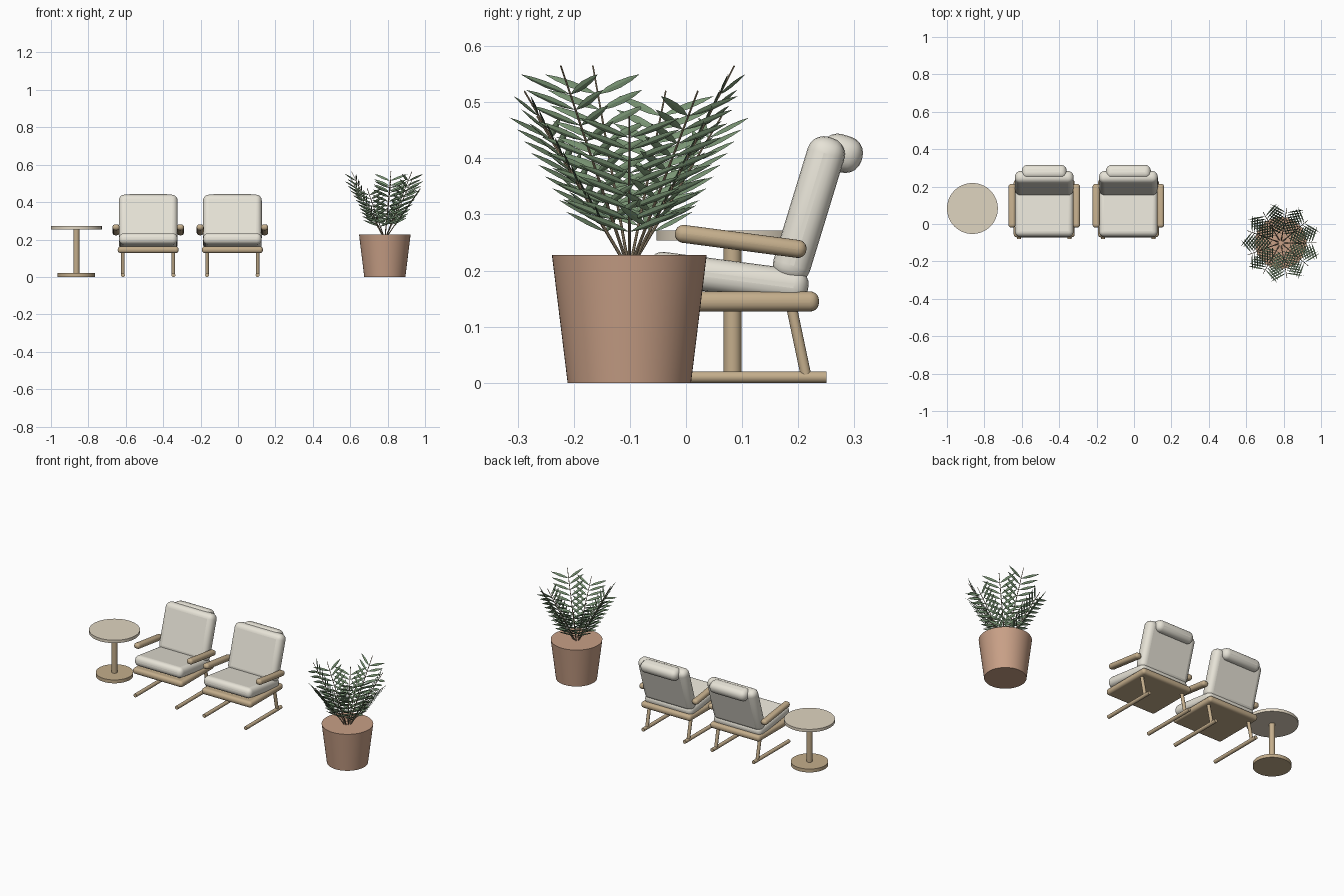
import bpy, bmesh, math
from mathutils import Vector

if "Cube" in bpy.data.objects:
    bpy.data.objects.remove(bpy.data.objects["Cube"])


def material(name, rgb):
    m = bpy.data.materials.new(name)
    m.diffuse_color = (*rgb, 1)
    m.use_nodes = True
    m.node_tree.nodes["Principled BSDF"].inputs["Base Color"].default_value = m.diffuse_color
    return m


FABRIC = material("cream_fabric", (0.80, 0.77, 0.68))
WOOD = material("wood", (0.55, 0.42, 0.26))
TOP = material("pale_wood", (0.74, 0.66, 0.53))
CLAY = material("terracotta", (0.58, 0.35, 0.24))
LEAF = material("leaf_green", (0.20, 0.31, 0.18))
STEM = material("stem_brown", (0.36, 0.28, 0.18))


def finish(o, name, mat):
    o.name = name
    o.data.materials.append(mat)
    bpy.ops.object.shade_smooth_by_angle(angle=math.radians(40))
    return o


def rounded_box(name, loc, size, bevel, mat, tilt=0):
    bpy.ops.mesh.primitive_cube_add(size=1, location=loc)
    o = bpy.context.object
    o.scale = size
    bpy.ops.object.transform_apply(location=False, rotation=False, scale=True)
    o.rotation_euler.x = math.radians(tilt)
    b = o.modifiers.new("round", 'BEVEL')
    b.width, b.segments = bevel, 5
    return finish(o, name, mat)


def rod(name, p, q, r1, mat, r2=None, sides=32):
    p, q = Vector(p), Vector(q)
    bpy.ops.mesh.primitive_cone_add(vertices=sides, radius1=r1, radius2=r1 if r2 is None else r2,
                                    depth=(q - p).length, location=(p + q) / 2)
    o = bpy.context.object
    o.rotation_euler = (q - p).to_track_quat('Z', 'Y').to_euler()
    return finish(o, name, mat)


# Side table
tx, ty = -0.864, 0.083
rod("table_base", (tx, ty, 0), (tx, ty, 0.02), 0.1, WOOD, sides=64)
rod("table_post", (tx, ty, 0.02), (tx, ty, 0.255), 0.016, WOOD)
rod("table_top", (tx, ty, 0.254), (tx, ty, 0.271), 0.136, TOP, sides=64)

# Two lounge chairs
for cx in (-0.48, -0.03):
    rounded_box("seat_frame", (cx, 0.083, 0.145), (0.326, 0.308, 0.036), 0.016, WOOD)
    rounded_box("seat_cushion", (cx, 0.075, 0.188), (0.312, 0.288, 0.06), 0.026, FABRIC, -7.5)
    rounded_box("back_cushion", (cx, 0.219, 0.309), (0.314, 0.068, 0.268), 0.03, FABRIC, -17)
    rounded_box("head_pillow", (cx, 0.277, 0.409), (0.24, 0.076, 0.066), 0.03, FABRIC, -17)
    for s in (-1, 1):
        x = cx + s * 0.135
        rounded_box("armrest", (cx + s * 0.172, 0.0975, 0.252), (0.038, 0.236, 0.032), 0.015, WOOD, -7.5)
        rod("runner", (x, -0.08, 0.01), (x, 0.25, 0.01), 0.0105, WOOD, sides=20)
        rod("rear_leg", (x, 0.187, 0.14), (x, 0.214, 0.012), 0.0095, WOOD, sides=20)

# Plant pot
px, py = 0.785, -0.101
rod("plant_pot", (px, py, 0), (px, py, 0.228), 0.11, CLAY, 0.138, sides=64)

# Palm fronds: straight stems with paired spindle-shaped leaflets
bm = bmesh.new()


def leaflet(base, d, wide):
    flat = d.cross(wide).normalized()
    side = flat.cross(d).normalized()
    a, z = bm.verts.new(base), bm.verts.new(base + d)
    rings = []
    for t, w in ((0.25, 0.0055), (0.5, 0.007), (0.78, 0.0045)):
        c = base + d * t
        rings.append([bm.verts.new(c + v) for v in
                      (side * w, flat * w * 0.3, -side * w, -flat * w * 0.3)])
    for k in range(4):
        n = (k + 1) % 4
        bm.faces.new((a, rings[0][n], rings[0][k]))
        bm.faces.new((z, rings[2][k], rings[2][n]))
        for r, s in zip(rings, rings[1:]):
            bm.faces.new((r[k], r[n], s[n], s[k]))


root = Vector((px, py, 0.2))
for i in range(9):
    a = math.radians(40 * i)
    radial = Vector((math.cos(a), math.sin(a), 0))
    tangent = Vector((-math.sin(a), math.cos(a), 0))
    tip = Vector((px, py, 0.475 + 0.045 * (i % 3))) + radial * 0.19
    rod("frond_stem", root, tip, 0.003, STEM, 0.0015, sides=8)
    up = (tip - root).normalized()
    for j in range(9):
        base = root.lerp(tip, 0.25 + 0.61 * j / 8)
        for s in (-1, 1):
            leaflet(base, radial * 0.031 + tangent * s * 0.09 + Vector((0, 0, 0.036)), up)

bmesh.ops.recalc_face_normals(bm, faces=bm.faces)
me = bpy.data.meshes.new("palm_leaves")
bm.to_mesh(me)
bm.free()
leaves = bpy.data.objects.new("palm_leaves", me)
leaves.data.materials.append(LEAF)
bpy.context.collection.objects.link(leaves)
